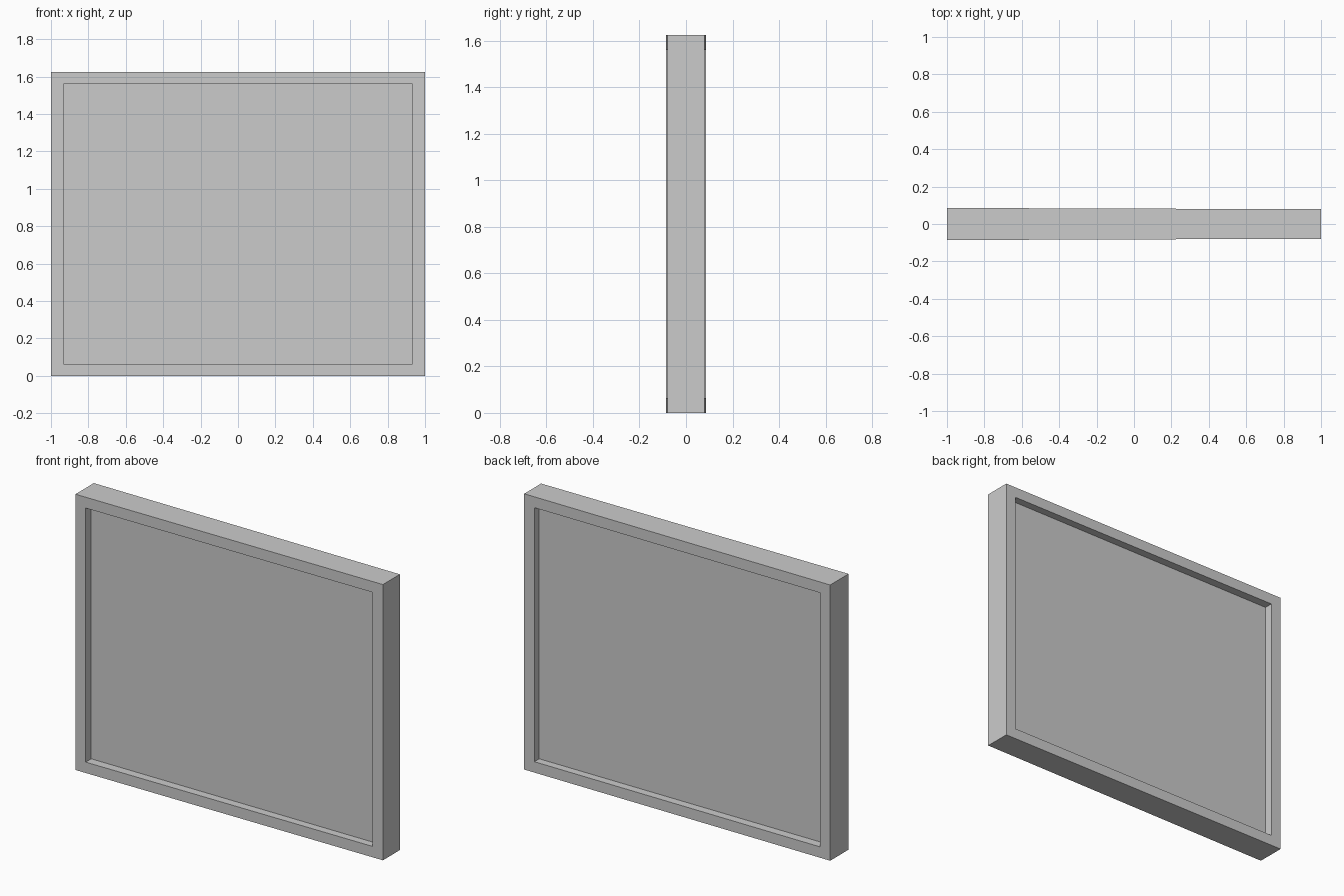
import bpy, bmesh

if "Cube" in bpy.data.objects:
    bpy.data.objects.remove(bpy.data.objects["Cube"])

HEIGHT = 1.625


def half_depth(x):
    # The frame is very slightly thicker at the left end
    return 0.0823 - 0.0034 * x


def loop_points(hx, z0, z1):
    return [(-hx, z0), (hx, z0), (hx, z1), (-hx, z1)]


def make_object(name, bm):
    bmesh.ops.recalc_face_normals(bm, faces=bm.faces)
    mesh = bpy.data.meshes.new(name)
    bm.to_mesh(mesh)
    bm.free()
    obj = bpy.data.objects.new(name, mesh)
    bpy.context.collection.objects.link(obj)
    return obj


# Frame: outer and inner rectangles, front and back, bridged into a closed ring
bm = bmesh.new()
outer = loop_points(1.0, 0.0, HEIGHT)
inner = loop_points(0.933, 0.064, 1.561)
loops = []
for pts, side in ((outer, -1), (inner, -1), (inner, 1), (outer, 1)):
    loops.append([bm.verts.new((x, side * half_depth(x), z)) for x, z in pts])
for i in range(4):
    a, b = loops[i], loops[(i + 1) % 4]
    for j in range(4):
        k = (j + 1) % 4
        bm.faces.new((a[j], a[k], b[k], b[j]))
make_object("frame", bm)

# Panel: flat board set back from both frame faces
bm = bmesh.new()
bmesh.ops.create_cube(bm, size=1.0)
bmesh.ops.scale(bm, vec=(1.866, 0.068, 1.497), verts=bm.verts)
bmesh.ops.translate(bm, vec=(0, 0, 0.8125), verts=bm.verts)
make_object("panel", bm)
